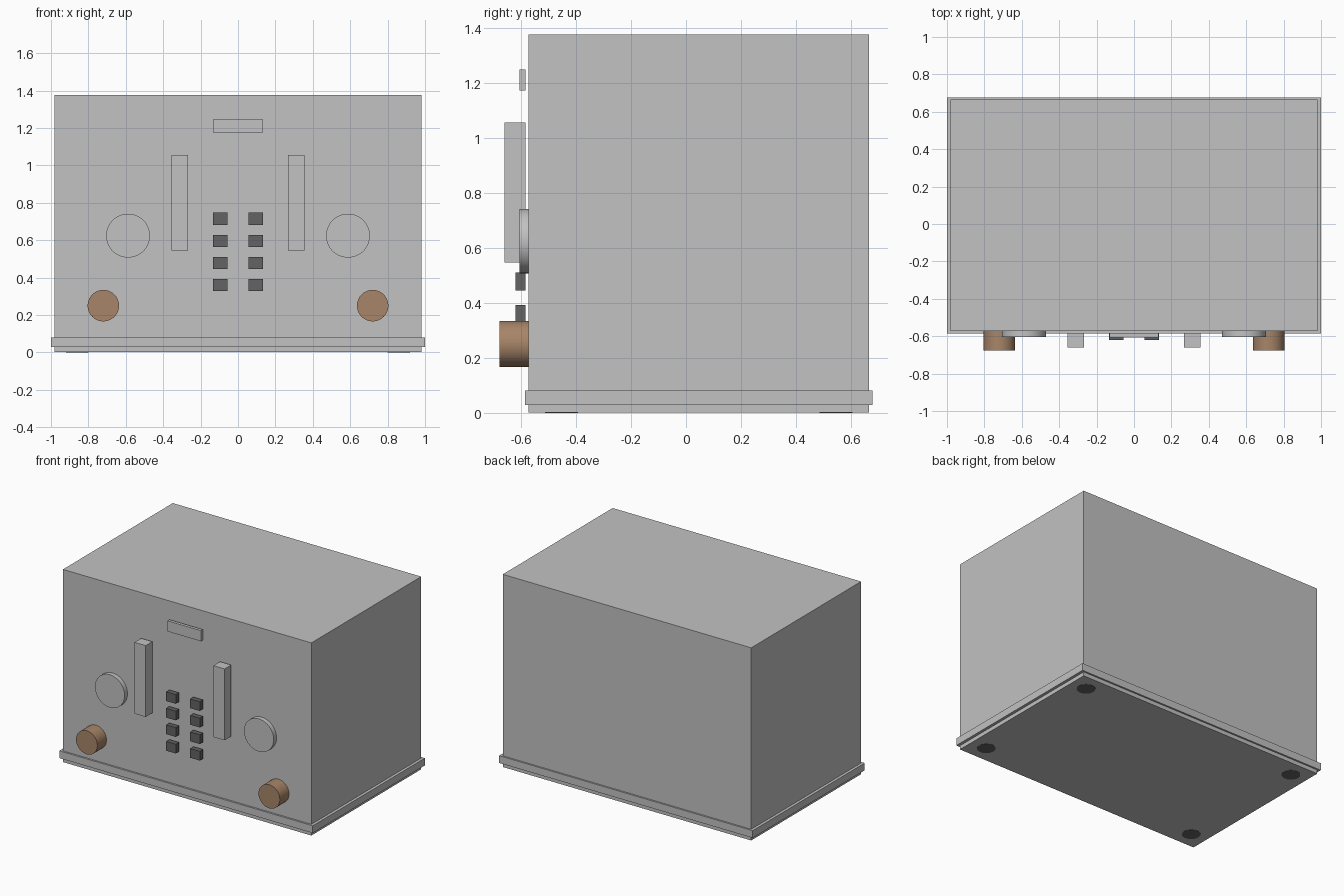
import bpy
import math

cube = bpy.data.objects.get("Cube")
if cube:
    bpy.data.objects.remove(cube, do_unlink=True)


def material(name, rgb):
    mat = bpy.data.materials.new(name)
    mat.use_nodes = True
    color = (*rgb, 1.0)
    mat.diffuse_color = color
    mat.node_tree.nodes["Principled BSDF"].inputs["Base Color"].default_value = color
    return mat


GREY = material("light grey", (0.54, 0.54, 0.54))
DARK = material("dark grey", (0.125, 0.125, 0.125))
COPPER = material("copper brown", (0.39, 0.235, 0.14))


def box(name, x, y, z, mat):
    """Box from (min, max) ranges on each axis."""
    ranges = (x, y, z)
    bpy.ops.mesh.primitive_cube_add(size=1, location=[(a + b) / 2 for a, b in ranges])
    obj = bpy.context.object
    obj.name = name
    obj.scale = [b - a for a, b in ranges]
    bpy.ops.object.transform_apply(location=False, rotation=False, scale=True)
    obj.data.materials.append(mat)
    return obj


def disc(name, radius, depth, center, mat, facing_front=True):
    """Smooth-sided cylinder along y (front controls) or z (feet)."""
    tilt = math.pi / 2 if facing_front else 0
    bpy.ops.mesh.primitive_cylinder_add(vertices=64, radius=radius, depth=depth,
                                        location=center, rotation=(tilt, 0, 0))
    obj = bpy.context.object
    obj.name = name
    obj.data.materials.append(mat)
    bpy.ops.object.shade_smooth_by_angle(angle=math.radians(40))
    return obj


FRONT, BACK = -0.573, 0.665   # cabinet faces
MOUNT = -0.584                # back plane of the raised controls

# Cabinet and the trim band around its foot
box("cabinet", (-0.98, 0.98), (FRONT, BACK), (0.001, 1.375), GREY)
box("base_trim", (-1.0, 1.0), (-0.586, 0.677), (0.029, 0.081), GREY)

# Blank name plate at the top of the front
box("front_plate", (-0.132, 0.132), (-0.606, MOUNT), (1.172, 1.248), GREY)

for side, s in (("right", -1), ("left", 1)):
    # Tall handle bar
    cx = s * 0.311
    box(f"{side}_handle", (cx - 0.044, cx + 0.044), (-0.659, MOUNT), (0.546, 1.055), GREY)

    # Shallow dial
    y0, y1 = -0.605, FRONT + 0.01
    disc(f"{side}_dial", 0.117, y1 - y0, (s * 0.588, (y0 + y1) / 2, 0.624), GREY)

    # Deep turning knob
    y0 = -0.677
    disc(f"{side}_knob", 0.084, y1 - y0, (s * 0.72, (y0 + y1) / 2, 0.25), COPPER)

    # Column of four buttons
    cx = s * 0.095
    for row in range(4):
        cz = 0.36 + row * 0.118
        box(f"{side}_button_{row + 1}", (cx - 0.038, cx + 0.038), (-0.62, MOUNT),
            (cz - 0.033, cz + 0.033), DARK)

    # Feet set flush into the underside
    for end, y in (("front", FRONT + 0.12), ("back", BACK - 0.12)):
        disc(f"{side}_{end}_foot", 0.06, 0.02, (s * 0.86, y, 0.01), DARK, False)
